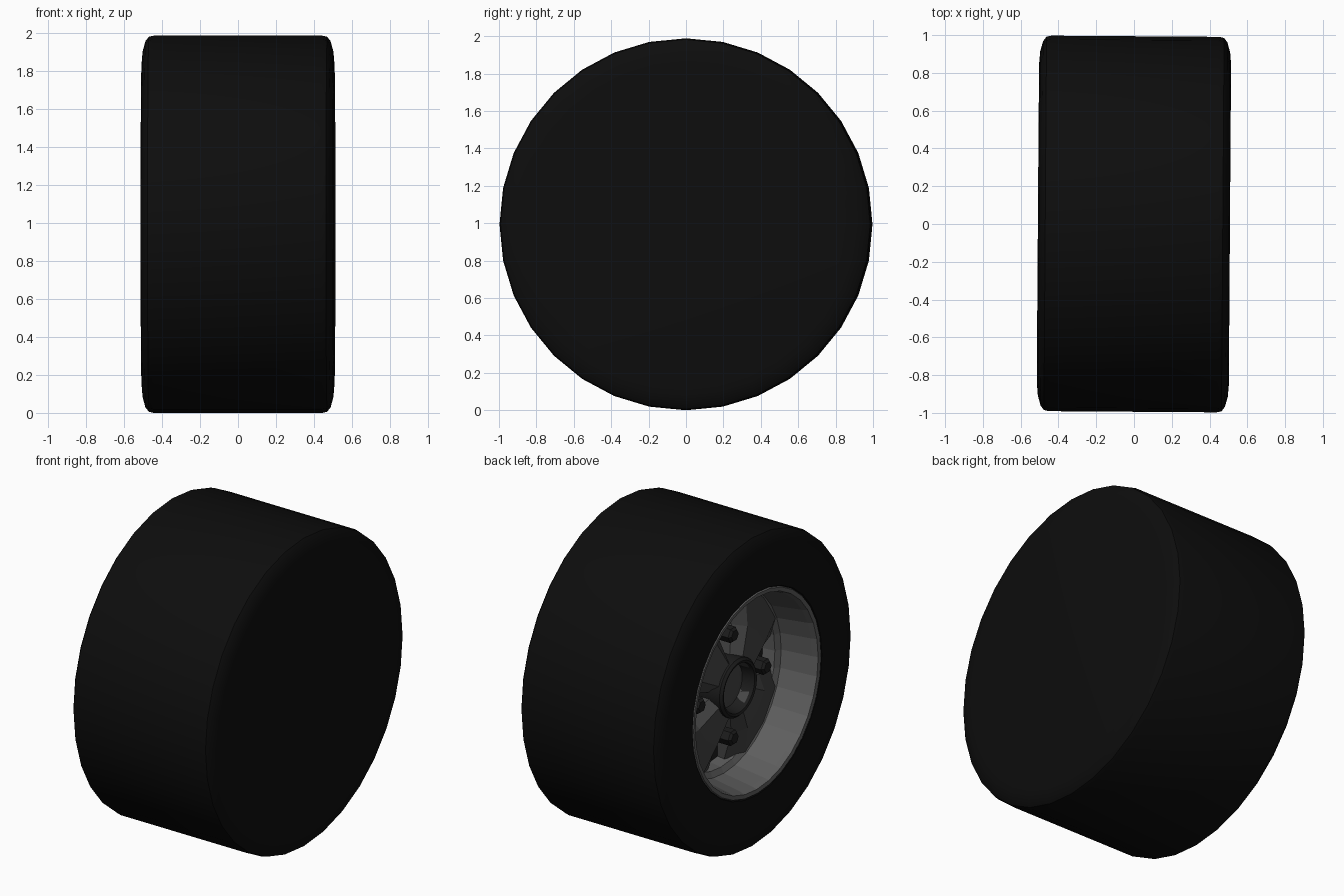
import bpy, bmesh
from math import sin, cos, pi, radians

if "Cube" in bpy.data.objects:
    bpy.data.objects.remove(bpy.data.objects["Cube"])

R, TILT, SIDES = 0.994, radians(-0.4), 32


def material(name, v):
    m = bpy.data.materials.new(name)
    m.diffuse_color = (v, v, v, 1)
    m.use_nodes = True
    m.node_tree.nodes["Principled BSDF"].inputs["Base Color"].default_value = m.diffuse_color
    return m


rubber = material("rubber", 0.004)
metal = material("rim_metal", 0.11)
spoke_grey = material("spoke_metal", 0.06)
dark = material("dark_metal", 0.012)


def finish(name, bm, mat, smooth=False, normals=True):
    if normals:
        bmesh.ops.recalc_face_normals(bm, faces=bm.faces)
    me = bpy.data.meshes.new(name)
    bm.to_mesh(me)
    bm.free()
    ob = bpy.data.objects.new(name, me)
    bpy.context.collection.objects.link(ob)
    me.materials.append(mat)
    ob.location.z = R
    ob.rotation_euler.z = TILT
    if smooth:
        bpy.ops.object.select_all(action='DESELECT')
        ob.select_set(True)
        bpy.context.view_layer.objects.active = ob
        bpy.ops.object.shade_smooth_by_angle(angle=radians(35))
    return ob


def point(x, r, a):
    return (x, r * cos(a), r * sin(a))


def lathe(name, profile, mat, smooth=False, sides=SIDES):
    """Revolve (x, radius) points around the x axis."""
    bm = bmesh.new()
    rings = []
    for x, r in profile:
        if r == 0:
            rings.append([bm.verts.new((x, 0, 0))] * sides)
        else:
            rings.append([bm.verts.new(point(x, r, 2 * pi * i / sides)) for i in range(sides)])
    for a, b in zip(rings, rings[1:]):
        for i in range(sides):
            j = (i + 1) % sides
            bm.faces.new(list(dict.fromkeys((a[i], b[i], b[j], a[j]))))
    # profiles run from -x over the outside to +x, so faces point outwards
    return finish(name, bm, mat, smooth)


# Tyre: open on the -x side, closed on the +x side
lathe("tyre", [(-0.48, 0.63), (-0.507, 0.65), (-0.508, 0.85), (-0.503, 0.91), (-0.488, 0.965),
               (-0.47, 0.988), (-0.445, R), (0.445, R), (0.47, 0.988), (0.488, 0.965),
               (0.503, 0.91), (0.508, 0.85), (0.508, 0)], rubber, True)

# Rim lip, tapering barrel and closed back
lathe("rim_barrel", [(-0.49, 0.65), (-0.509, 0.64), (-0.505, 0.615), (-0.47, 0.605),
                     (-0.27, 0.575), (-0.25, 0.54), (-0.17, 0.53)], metal)
lathe("rim_back", [(-0.17, 0.54), (-0.17, 0)], dark)

# Hub ring with a recessed cap
lathe("hub_ring", [(-0.18, 0.19), (-0.37, 0.185), (-0.385, 0.17), (-0.38, 0.155), (-0.30, 0.14)],
      dark, True)
lathe("hub_cap", [(-0.30, 0.145), (-0.31, 0.10), (-0.31, 0)], spoke_grey)

# Four broad faceted spokes on the diagonals, each with a raised centre and sloped flanks
for k in range(4):
    mid = pi / 4 + k * pi / 2
    bm = bmesh.new()
    rows = []
    for r, x, half in ((0.16, -0.36, 40), (0.36, -0.33, 33), (0.57, -0.265, 37)):
        h = radians(half)
        section = [(-0.17, -h), (x + 0.06, -h), (x, -h * 0.6), (x, 0),
                   (x, h * 0.6), (x + 0.06, h), (-0.17, h)]
        rows.append([bm.verts.new(point(sx, r, mid + a)) for sx, a in section])
    for p, q in zip(rows, rows[1:]):
        for i in range(7):
            j = (i + 1) % 7
            bm.faces.new((p[i], p[j], q[j], q[i]))
    bm.faces.new(rows[0])
    bm.faces.new(rows[-1])
    finish(f"spoke_{k + 1}", bm, spoke_grey)

# Dark six-sided wheel nuts in the gaps
for k in range(4):
    bm = bmesh.new()
    rings = []
    cy, cz = 0.33 * cos(k * pi / 2), 0.33 * sin(k * pi / 2)
    for x, r in ((-0.17, 0.05), (-0.335, 0.05), (-0.35, 0.036)):
        rings.append([bm.verts.new((x, cy + r * cos(i * pi / 3), cz + r * sin(i * pi / 3)))
                      for i in range(6)])
    for a, b in zip(rings, rings[1:]):
        for i in range(6):
            j = (i + 1) % 6
            bm.faces.new((a[i], a[j], b[j], b[i]))
    bm.faces.new(rings[-1])
    bm.faces.new(rings[0])
    finish(f"wheel_nut_{k + 1}", bm, dark)
